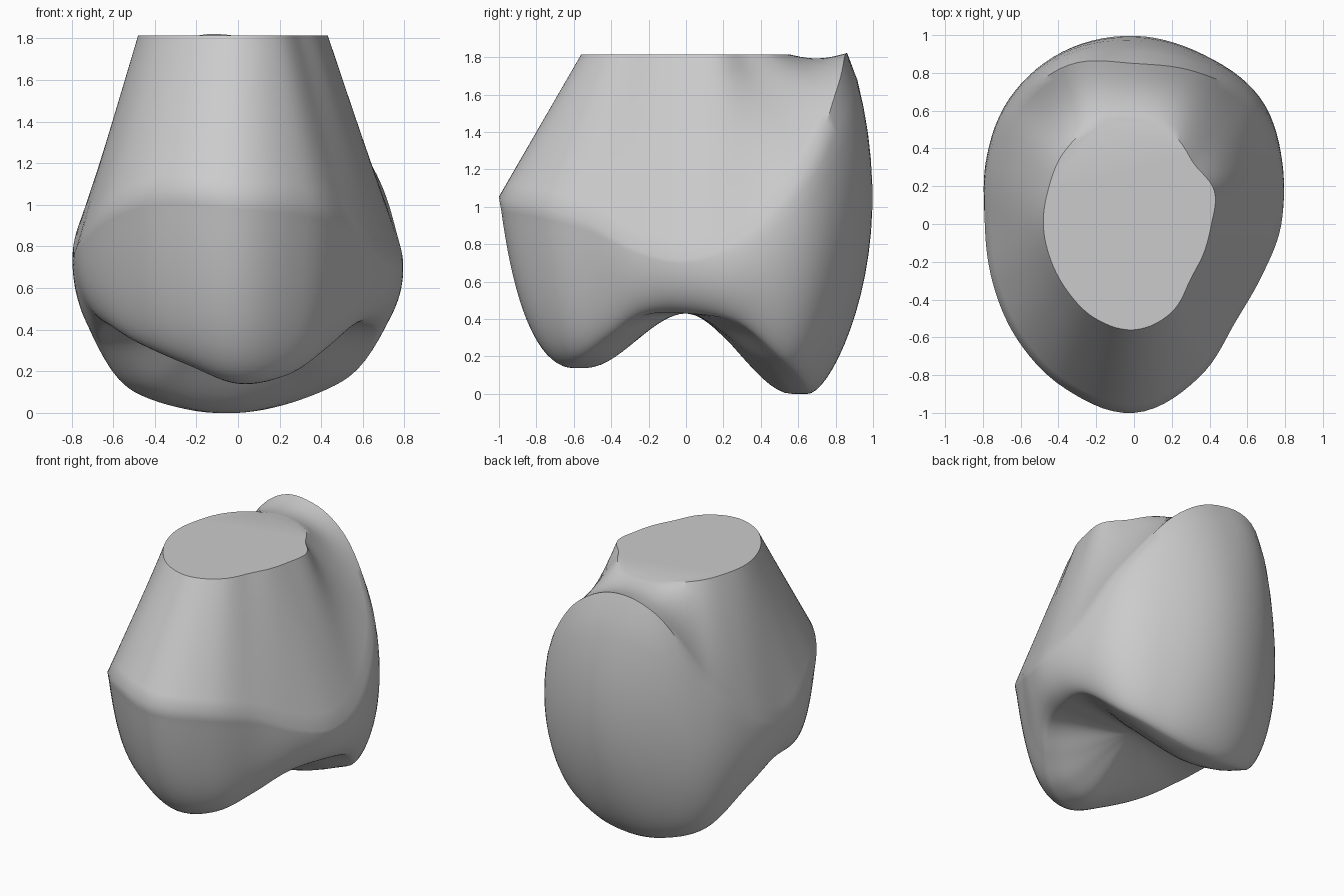
import bpy, bmesh, math

cube = bpy.data.objects.get("Cube")
if cube:
    bpy.data.objects.remove(cube, do_unlink=True)

SEGMENTS = 112
TOP = 1.815
CENTRE_Z = 0.43

# Control values every 22.5 degrees, counter-clockwise from +x
cap_radius = [.41, .46, .45, .52, .55, .56, .53, .49, .48, .48, .5, .54, .56, .51, .42, .4]
crest_radius = [.78, .83, .9, .87, .85, .91, .88, .83, .79, .81, .87, .945, 1, .885, .75, .73]
crest_height = [.72, .85, 1.2, 1.62, 1.81, 1.74, 1.24, .9, .77, .84, .98, 1.07, 1.05, 1.01, .92, .78]
rim_radius = [.6, .71, .74, .68, .65, .68, .74, .71, .62, .65, .65, .62, .61, .6, .57, .58]
rim_height = [.43, .38, .17, .05, 0, .02, .12, .35, .43, .42, .33, .23, .14, .18, .3, .42]
bulge = [0, .03, .06, .12, .17, .1, .07, .03, 0, 0, -.02, -.03, -.03, -.03, -.01, 0]


def around(values, i):
    """Smooth periodic interpolation of the control values."""
    n = len(values)
    p = i * n / SEGMENTS
    k = int(p)
    t = p - k
    a, b, c, d = (values[(k + j) % n] for j in (-1, 0, 1, 2))
    return b + .5 * t * (c - a + t * (2 * a - 5 * b + 4 * c - d + t * (3 * (b - c) + d - a)))


def cone(s):
    """Sloping collar from the flat cap down to the crest."""
    def point(i):
        r0, r1 = around(cap_radius, i), around(crest_radius, i)
        h = around(crest_height, i)
        back = max(0, math.sin(math.tau * i / SEGMENTS))
        sag = .025 * back * math.sin(math.pi * s)
        return r0 + (r1 - r0) * s, TOP + (h - TOP) * s - sag
    return point


def wall(t):
    """Rounded outer wall from the crest down to the cusp rim."""
    def point(i):
        r0, r1 = around(crest_radius, i), around(rim_radius, i)
        h0, h1 = around(crest_height, i), around(rim_height, i)
        full = max(0, 1 - t ** 2) ** .52
        swell = around(bulge, i) * max(0, math.sin(math.pi * t)) ** .7
        return r1 + (r0 - r1) * full + swell, h0 + (h1 - h0) * t
    return point


def underside(s):
    """Valley between the two rounded cusps."""
    def point(i):
        h = around(rim_height, i)
        u = min(1, s / .88)
        rise = 1 - u * u * (3 - 2 * u)
        return around(rim_radius, i) * s, h + (CENTRE_Z - h) * rise
    return point


profiles = [cone(k / 10) for k in range(11)]
profiles += [wall(math.sin(k / 20 * math.pi / 2)) for k in range(1, 21)]
profiles += [underside(1 - k / 16) for k in range(1, 16)]

# Loft the rings into one closed body
bm = bmesh.new()
rings = []
for profile in profiles:
    ring = []
    for i in range(SEGMENTS):
        angle = math.tau * i / SEGMENTS
        r, z = profile(i)
        ring.append(bm.verts.new((r * math.cos(angle), r * math.sin(angle), max(z, 0))))
    rings.append(ring)

for upper, lower in zip(rings, rings[1:]):
    for i in range(SEGMENTS):
        j = (i + 1) % SEGMENTS
        bm.faces.new((upper[i], lower[i], lower[j], upper[j]))

# Flat cap and the bottom of the valley
bm.faces.new(rings[0])
pit = bm.verts.new((0, 0, CENTRE_Z))
for i in range(SEGMENTS):
    bm.faces.new((rings[-1][i], pit, rings[-1][(i + 1) % SEGMENTS]))
bmesh.ops.recalc_face_normals(bm, faces=bm.faces)

mesh = bpy.data.meshes.new("tooth_crown")
bm.to_mesh(mesh)
bm.free()
crown = bpy.data.objects.new("tooth_crown", mesh)
bpy.context.collection.objects.link(crown)

# Plain grey material
grey = bpy.data.materials.new("light_grey")
grey.use_nodes = True
colour = (.6, .6, .6, 1)
grey.diffuse_color = colour
grey.node_tree.nodes["Principled BSDF"].inputs["Base Color"].default_value = colour
mesh.materials.append(grey)

bpy.ops.object.select_all(action='DESELECT')
crown.select_set(True)
bpy.context.view_layer.objects.active = crown
bpy.ops.object.shade_smooth_by_angle(angle=math.radians(42))
